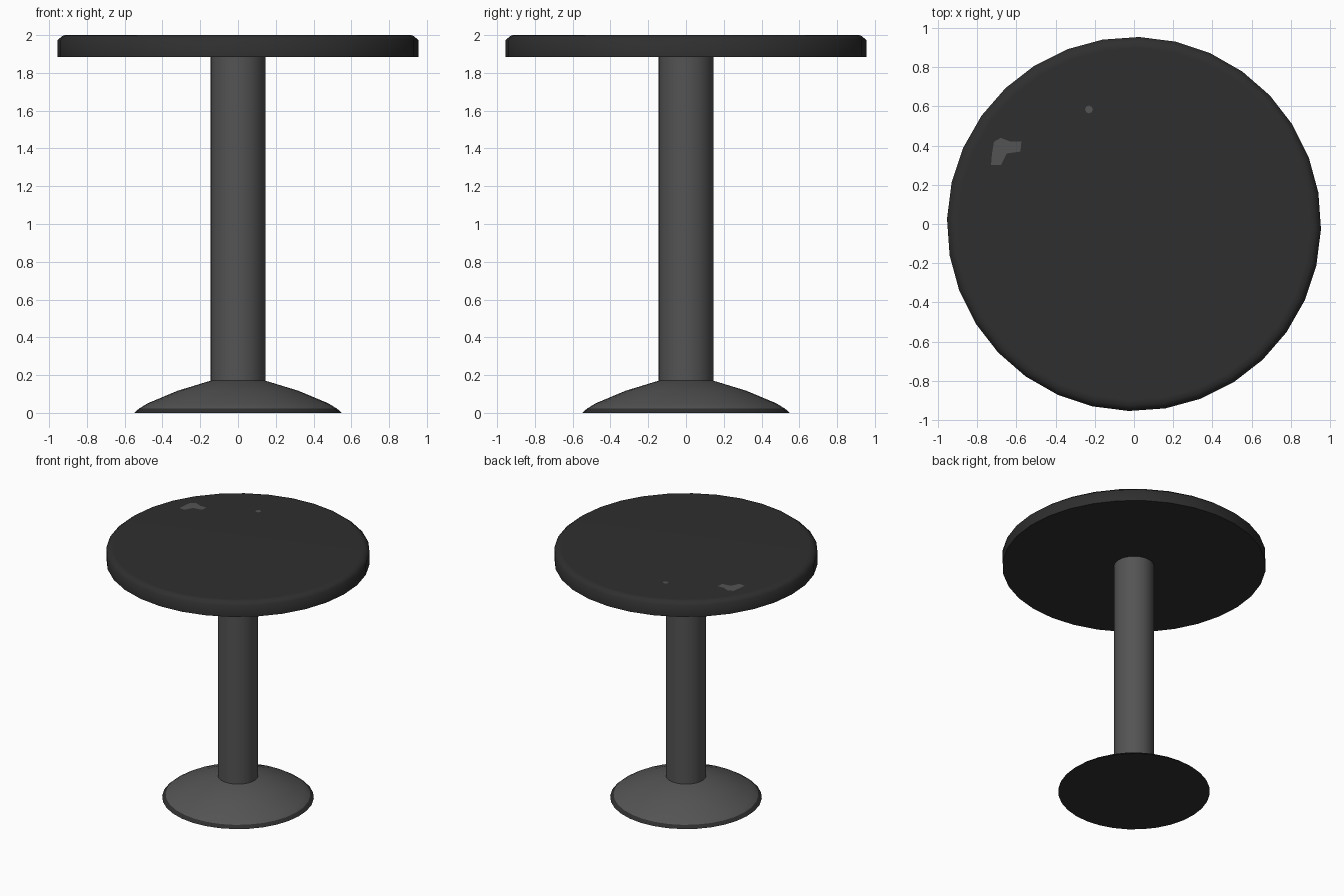
import bpy, bmesh, math

if "Cube" in bpy.data.objects:
    bpy.data.objects.remove(bpy.data.objects["Cube"])

def material(name, v):
    m = bpy.data.materials.new(name)
    m.diffuse_color = (v, v, v, 1)
    m.use_nodes = True
    m.node_tree.nodes["Principled BSDF"].inputs["Base Color"].default_value = m.diffuse_color
    return m

dark = material("dark charcoal", 0.028)
grey = material("mid grey", 0.088)
OFFSET = math.radians(-1.6)

def finish(name, bm, mats, angle):
    me = bpy.data.meshes.new(name)
    bm.to_mesh(me)
    bm.free()
    for m in mats:
        me.materials.append(m)
    ob = bpy.data.objects.new(name, me)
    bpy.context.collection.objects.link(ob)
    bpy.ops.object.select_all(action='DESELECT')
    ob.select_set(True)
    bpy.context.view_layer.objects.active = ob
    if angle:
        bpy.ops.object.shade_smooth_by_angle(angle=math.radians(angle))
    return ob

def lathe(name, profile, mats, angle, n=32, rule=None):
    """Revolve (radius, height) points, listed bottom to top, and cap both ends."""
    bm = bmesh.new()
    rings = [[bm.verts.new((r * math.cos(OFFSET + math.tau * i / n),
                            r * math.sin(OFFSET + math.tau * i / n), z))
              for i in range(n)] for r, z in profile]
    for a, b in zip(rings, rings[1:]):
        for i in range(n):
            j = (i + 1) % n
            bm.faces.new((a[i], a[j], b[j], b[i]))
    bm.faces.new(rings[0][::-1])
    bm.faces.new(rings[-1])
    if rule:
        for f in bm.faces:
            f.material_index = rule(f.calc_center_median().z)
    return finish(name, bm, mats, angle)

# Round top with a softened upper edge
lathe("table_top", [(0.955, 1.885), (0.955, 1.975), (0.925, 1.999), (0.90, 2.0)],
      [dark], 60)

# Central column
lathe("column", [(0.145, 0.15), (0.145, 1.887)], [grey], 40)

# Domed foot with dark underside and lip
lathe("foot", [(0.55, 0), (0.525, 0.022), (0.48, 0.05), (0.32, 0.117), (0.14, 0.172)],
      [grey, dark], 40, rule=lambda z: 1 if z < 0.02 else 0)

# Worn patches on the top
def patch(name, pts):
    bm = bmesh.new()
    bm.faces.new([bm.verts.new((x, y, 2.001)) for x, y in pts])
    finish(name, bm, [grey], None)

patch("worn_patch", [(-0.73, 0.30), (-0.68, 0.30), (-0.65, 0.36), (-0.58, 0.37),
                     (-0.575, 0.42), (-0.63, 0.42), (-0.68, 0.44), (-0.715, 0.42),
                     (-0.725, 0.36)])
patch("worn_spot", [(-0.23 + 0.02 * math.cos(math.tau * i / 8),
                     0.585 + 0.02 * math.sin(math.tau * i / 8)) for i in range(8)])
